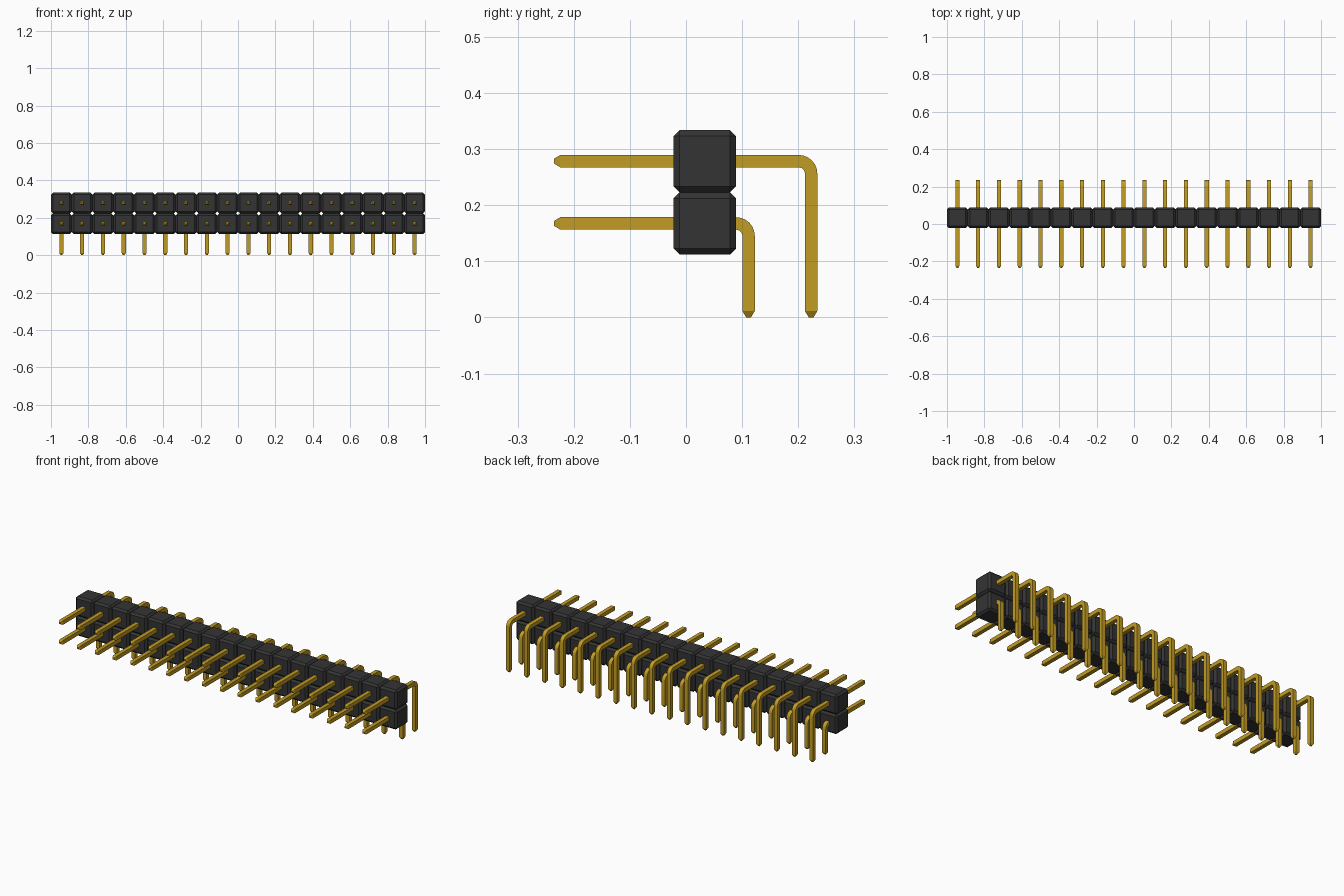
import bpy
import bmesh
import math
from mathutils import Vector

if "Cube" in bpy.data.objects:
    bpy.data.objects.remove(bpy.data.objects["Cube"], do_unlink=True)

COLUMNS = 18
PITCH = 2 / COLUMNS
FIRST_X = -1 + PITCH / 2
HALF = 0.0111        # half thickness of a pin
TIP = 0.0042         # half thickness at a pin's point
TAPER = 0.0115       # length of the tapered point
BEND = 0.0222        # centreline radius of the bend
BODY_Y = 0.0335
FRONT_Y = -0.2355


def material(name, colour):
    mat = bpy.data.materials.new(name)
    mat.use_nodes = True
    mat.diffuse_color = (*colour, 1)
    bsdf = mat.node_tree.nodes["Principled BSDF"]
    bsdf.inputs["Base Color"].default_value = (*colour, 1)
    bsdf.inputs["Roughness"].default_value = 0.5
    return mat


black = material("black plastic", (0.034, 0.034, 0.034))
gold = material("gold metal", (0.545, 0.335, 0.017))


def make_row(name, bm, location, mat):
    """Turn one element into a row along x."""
    bmesh.ops.recalc_face_normals(bm, faces=bm.faces)
    mesh = bpy.data.meshes.new(name)
    bm.to_mesh(mesh)
    bm.free()
    mesh.materials.append(mat)
    obj = bpy.data.objects.new(name, mesh)
    obj.location = location
    bpy.context.collection.objects.link(obj)
    array = obj.modifiers.new("columns", 'ARRAY')
    array.count = COLUMNS
    array.use_relative_offset = False
    array.use_constant_offset = True
    array.constant_offset_displace = (PITCH, 0, 0)
    return obj


def housing_row(name, z):
    """Chamfered cube for each column."""
    bm = bmesh.new()
    bmesh.ops.create_cube(bm, size=PITCH)
    bmesh.ops.bevel(bm, geom=bm.edges[:], offset=0.0108, segments=1,
                    affect='EDGES', profile=0.5)
    return make_row(name, bm, (FIRST_X, BODY_Y, z), black)


def pin_row(name, z, leg_y):
    """Square pin swept back along y, bent down, pointed at both ends."""
    # Each ring: centre y, centre z, direction angle, half thickness
    rings = [(FRONT_Y, z, 0, TIP), (FRONT_Y + TAPER, z, 0, HALF)]
    for i in range(7):
        a = math.radians(15 * i)
        rings.append((leg_y - BEND + BEND * math.sin(a),
                      z - BEND + BEND * math.cos(a), a, HALF))
    down = math.pi / 2
    rings += [(leg_y, TAPER, down, HALF), (leg_y, 0, down, TIP)]

    bm = bmesh.new()
    loops = []
    for y, height, a, h in rings:
        across = Vector((0, math.sin(a), math.cos(a)))
        loops.append([bm.verts.new(Vector((sx * h, y, height)) + across * sz * h)
                      for sx, sz in ((-1, -1), (1, -1), (1, 1), (-1, 1))])
    for low, high in zip(loops, loops[1:]):
        for i in range(4):
            j = (i + 1) % 4
            bm.faces.new((low[i], low[j], high[j], high[i]))
    bm.faces.new(loops[0])
    bm.faces.new(loops[-1])
    obj = make_row(name, bm, (FIRST_X, 0, 0), gold)

    # Smooth bend, sharp square edges
    bpy.ops.object.select_all(action='DESELECT')
    obj.select_set(True)
    bpy.context.view_layer.objects.active = obj
    bpy.ops.object.shade_smooth_by_angle(angle=math.radians(25))
    return obj


# Two stacked rows, each with its right-angle pins
for label, z, leg_y in (("lower", 0.1675, 0.1115), ("upper", 0.2785, 0.2230)):
    housing_row(label + "_housing", z)
    pin_row(label + "_pins", z, leg_y)
